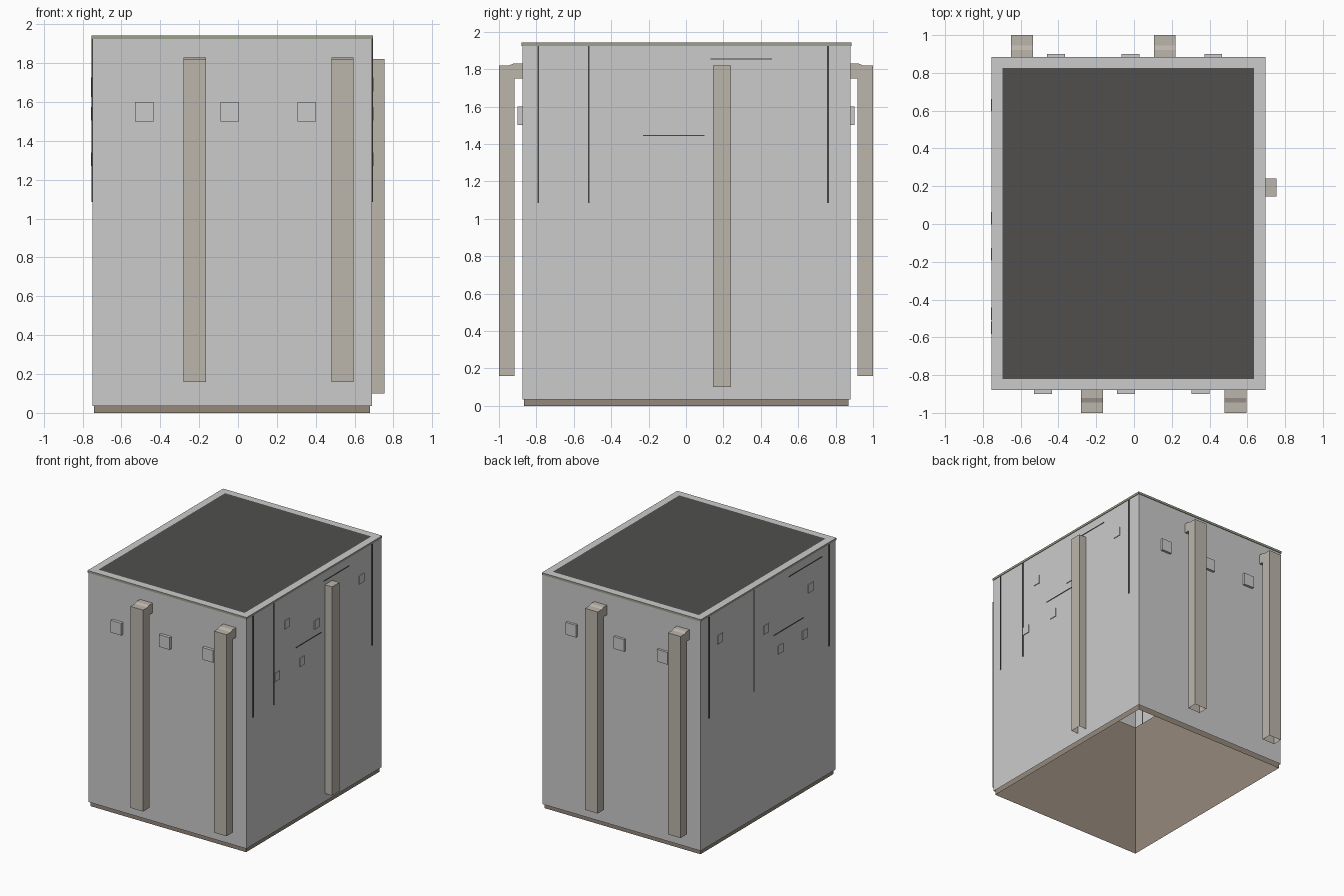
import bpy, bmesh

if "Cube" in bpy.data.objects:
    bpy.data.objects.remove(bpy.data.objects["Cube"])


def material(name, rgb):
    m = bpy.data.materials.new(name)
    m.diffuse_color = (*rgb, 1)
    m.use_nodes = True
    m.node_tree.nodes["Principled BSDF"].inputs["Base Color"].default_value = m.diffuse_color
    return m


DARK = material("dark_roofing", (0.08, 0.078, 0.075))
BROWN = material("dirty_brown", (0.3, 0.25, 0.2))
PIPE = material("weathered_pipe", (0.5, 0.46, 0.41))
MOSS = material("mossy_trim", (0.33, 0.36, 0.26))
STONE = material("pale_stone", (0.8, 0.8, 0.8))
STAIN = material("stain", (0.06, 0.06, 0.06))


def finish(name, bm, mats=()):
    bmesh.ops.recalc_face_normals(bm, faces=bm.faces)
    me = bpy.data.meshes.new(name)
    bm.to_mesh(me)
    bm.free()
    for m in mats:
        me.materials.append(m)
    ob = bpy.data.objects.new(name, me)
    bpy.context.collection.objects.link(ob)
    return ob


def extrude(bm, pts, offset):
    """Closed prism from a polygon pushed along an offset."""
    a = [bm.verts.new(p) for p in pts]
    b = [bm.verts.new([c + d for c, d in zip(p, offset)]) for p in pts]
    bm.faces.new(a)
    bm.faces.new(b[::-1])
    n = len(a)
    for i in range(n):
        bm.faces.new((a[i], b[i], b[(i + 1) % n], a[(i + 1) % n]))


def box(name, x, y, z, mats=(), drop=()):
    """Box from ranges; drop removes the 'top' and/or 'bottom' face."""
    bm = bmesh.new()
    pts = [(x[0], y[0], z[0]), (x[1], y[0], z[0]), (x[1], y[1], z[0]), (x[0], y[1], z[0])]
    extrude(bm, pts, (0, 0, z[1] - z[0]))
    bm.normal_update()
    bmesh.ops.recalc_face_normals(bm, faces=bm.faces)
    gone = [f for f in bm.faces if ('top' in drop and f.normal.z > .9)
            or ('bottom' in drop and f.normal.z < -.9)]
    bmesh.ops.delete(bm, geom=gone, context='FACES')
    return finish(name, bm, mats)


# Building shell: open underneath, with a brown inner skirt showing at the foot
box("walls", (-.75, .69), (-.875, .88), (.035, 1.925), drop=('top', 'bottom'))
box("base_skirt", (-.74, .68), (-.865, .868), (0, 1.13), [BROWN], drop=('top', 'bottom'))

# Roof slab: mossy edge, pale border, dark inset panel flush with it
roof = box("roof", (-.755, .695), (-.88, .885), (1.925, 1.943), [MOSS, STONE, DARK])
bm = bmesh.new()
bm.from_mesh(roof.data)
top = max(bm.faces, key=lambda f: f.normal.z)
top.material_index = 1
bmesh.ops.inset_region(bm, faces=[top], thickness=.083)
top.material_index = 2
bm.to_mesh(roof.data)
bm.free()

# Downpipes standing off the front and back walls, bent in at the top
PROFILE = [(1, .16), (1, 1.82), (.945, 1.82), (.922, 1.83), (.875, 1.83),
           (.875, 1.75), (.918, 1.75), (.918, .16)]
for side, name, starts in ((-1, "front", (-.28, .48)), (1, "back", (-.65, .105))):
    for i, x0 in enumerate(starts):
        bm = bmesh.new()
        extrude(bm, [(x0, side * d, z) for d, z in PROFILE], (.115, 0, 0))
        bm.normal_update()
        low = [f for f in bm.faces if all(v.co.z < .2 for v in f.verts)]
        bmesh.ops.delete(bm, geom=low, context='FACES')
        finish(f"{name}_downpipe_{i + 1}", bm, [PIPE])
box("side_downpipe", (.685, .755), (.145, .24), (.10, 1.82), [PIPE], drop=('bottom',))

# Square vents on the front and back walls
for i, x0 in enumerate((-.53, -.09, .305)):
    box(f"front_vent_{i + 1}", (x0, x0 + .096), (-.9, -.87), (1.5, 1.6))
for i, x0 in enumerate((-.46, -.065, .373)):
    box(f"back_vent_{i + 1}", (x0, x0 + .094), (.875, .9), (1.5, 1.6))

# Side wall details: small plates, drip stains and thin cracks
SIDES = {
    "right": (.688, 1,
              [(-.48, 1.305), (-.152, 1.305), (.04, 1.54), (.62, 1.69), (-.35, 1.69)],
              (-.79, -.52, .76),
              [(.13, .46, 1.855), (-.23, .1, 1.445)]),
    "left": (-.748, -1,
             [(-.475, 1.305), (-.16, 1.305), (.03, 1.54), (.63, 1.69), (-.55, 1.66)],
             (-.79, .19, .77),
             [(-.7, -.27, 1.855), (-.46, -.07, 1.445)]),
}
for name, (x, s, plates, drips, cracks) in SIDES.items():
    def span(d):
        return tuple(sorted((x, x + s * d)))
    for i, (y, z) in enumerate(plates):
        box(f"{name}_plate_{i + 1}", span(.008), (y - .033, y + .033), (z - .035, z + .035))
    for i, y in enumerate(drips):
        box(f"{name}_drip_stain_{i + 1}", span(.006), (y - .005, y + .005), (1.085, 1.925), [STAIN])
    for i, (y0, y1, z) in enumerate(cracks):
        box(f"{name}_crack_{i + 1}", span(.005), (y0, y1), (z - .003, z + .003), [STAIN])
